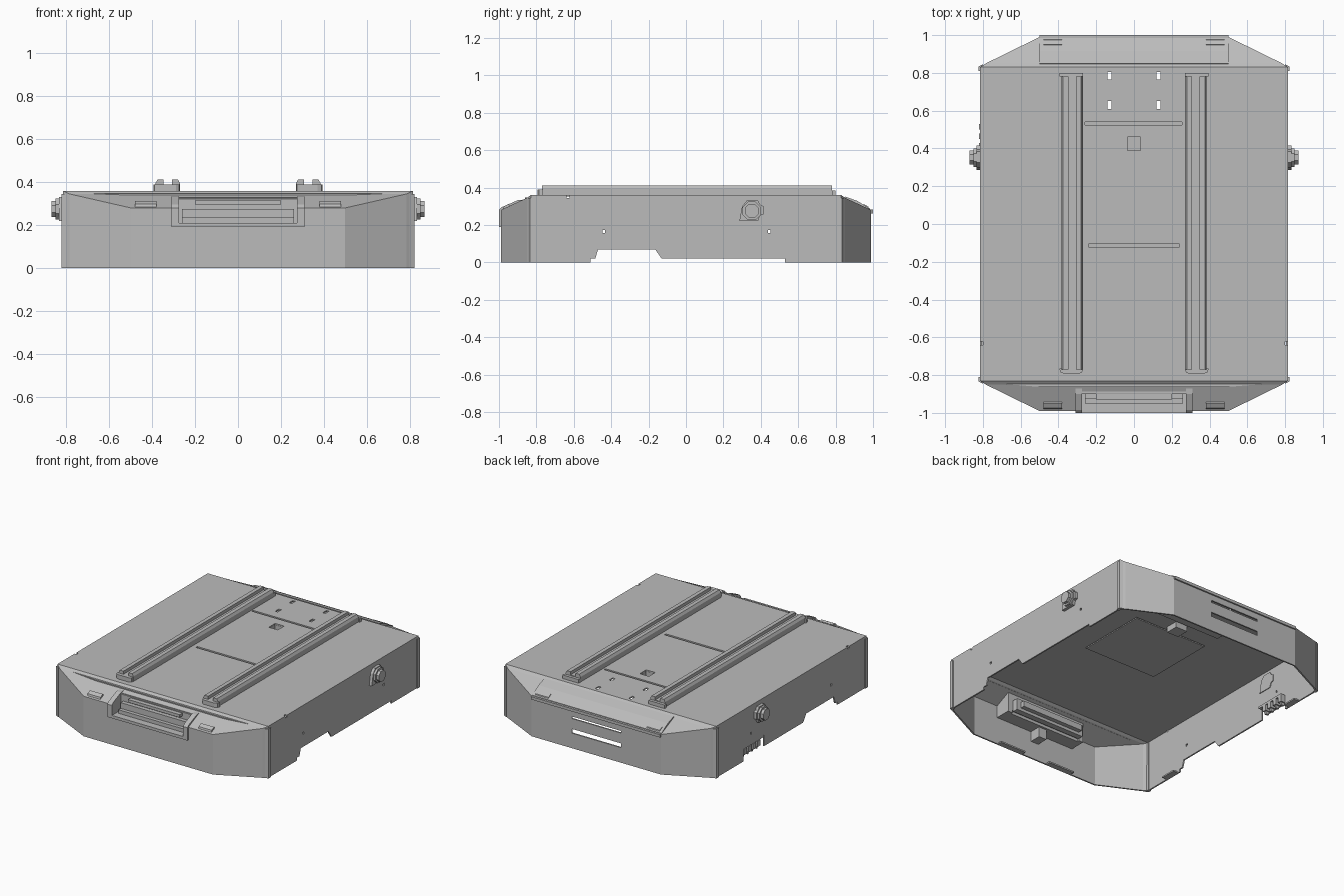
import bpy, bmesh, math
from mathutils import Vector

if "Cube" in bpy.data.objects:
    bpy.data.objects.remove(bpy.data.objects["Cube"])

grey = bpy.data.materials.new("sheet_metal_grey")
grey.use_nodes = True
COLOUR = (0.5, 0.5, 0.5, 1)
grey.diffuse_color = COLOUR
grey.node_tree.nodes["Principled BSDF"].inputs["Base Color"].default_value = COLOUR


def finish(name, bm):
    bmesh.ops.recalc_face_normals(bm, faces=bm.faces)
    mesh = bpy.data.meshes.new(name)
    bm.to_mesh(mesh)
    bm.free()
    mesh.materials.append(grey)
    obj = bpy.data.objects.new(name, mesh)
    bpy.context.collection.objects.link(obj)
    return obj


def prism(axis, pts, a, b):
    return axis, pts, a, b


def box(x0, x1, y0, y1, z0, z1):
    return prism("z", [(x0, y0), (x1, y0), (x1, y1), (x0, y1)], z0, z1)


def part(name, solids, flip=1):
    """Extruded profiles gathered in one object; flip=-1 mirrors in x."""
    place = {"x": lambda u, v, t: (t * flip, u, v),
             "y": lambda u, v, t: (u * flip, t, v),
             "z": lambda u, v, t: (u * flip, v, t)}
    bm = bmesh.new()
    for axis, pts, a, b in solids:
        low = [bm.verts.new(place[axis](u, v, a)) for u, v in pts]
        high = [bm.verts.new(place[axis](u, v, b)) for u, v in pts]
        bm.faces.new(low[::-1])
        bm.faces.new(high)
        for i in range(len(pts)):
            j = (i + 1) % len(pts)
            bm.faces.new((low[i], low[j], high[j], high[i]))
    return finish(name, bm)


def cut(target, name, solids):
    cutter = part(name, solids)
    cutter.hide_render = True
    mod = target.modifiers.new(name, "BOOLEAN")
    mod.object, mod.operation, mod.solver = cutter, "DIFFERENCE", "EXACT"
    apply(target, mod)
    bpy.data.objects.remove(cutter)


def apply(obj, mod):
    bpy.context.view_layer.objects.active = obj
    bpy.ops.object.modifier_apply(modifier=mod.name)


# Folded sheet shell, open underneath
corners = [(0.5, 0.99, 0.28), (0.785, 0.85, 0.345), (0.815, 0.83, 0.36)]
front = [(x, -y, z) for x, y, z in corners]
half = front + [(x, y, z) for x, y, z in corners[::-1]]
loop = half + [(-x, y, z) for x, y, z in half[::-1]]
bm = bmesh.new()
top = [bm.verts.new(p) for p in loop]
foot = [bm.verts.new((x, y, 0)) for x, y, z in loop]
n = len(loop)
for i in range(n):
    j = (i + 1) % n
    bm.faces.new((foot[i], foot[j], top[j], top[i]))
for i in range(5):
    bm.faces.new((top[i], top[i + 1], top[n - 2 - i], top[n - 1 - i]))
shell = finish("chassis_shell", bm)
solid = shell.modifiers.new("sheet", "SOLIDIFY")
solid.thickness, solid.offset, solid.use_even_offset = 0.01, -1, True
apply(shell, solid)

# Lower edge cut-outs of the side walls
cut(shell, "side_cutout", [prism("x", [
    (-0.51, -0.1), (-0.51, 0.02), (-0.485, 0.02), (-0.47, 0.07), (-0.165, 0.07),
    (-0.13, 0.02), (0.53, 0.02), (0.53, -0.1)], -1, 1)])
cut(shell, "connector_cutout", [box(-1, -0.7, 0.3, 0.53, -0.1, 0.1)])

# Holes, slots and the handle opening
holes = [box(-0.29, 0.29, -1.1, -0.9, 0.2, 0.5),
         box(-0.26, 0.255, 0.525, 0.54, 0.3, 0.5),
         box(-0.24, 0.24, -0.123, -0.107, 0.3, 0.5),
         box(-0.035, 0.035, 0.39, 0.46, 0.3, 0.5),
         box(-0.19, 0.19, 0.9, 1.1, 0.207, 0.222),
         box(-0.19, 0.19, 0.9, 1.1, 0.105, 0.135)]
for s in (-1, 1):
    x = s * 0.13
    holes += [box(x - 0.01, x + 0.01, y - 0.02, y + 0.02, 0.3, 0.5) for y in (0.63, 0.785)]
    x = s * 0.815
    holes += [box(x - 0.05, x + 0.05, y - 0.007, y + 0.007, 0.157, 0.172) for y in (-0.44, 0.445)]
    holes.append(box(x - 0.015, x + 0.015, -0.64, -0.622, 0.345, 0.5))
cut(shell, "hole_cutter", holes)

# Thin tray and square socket under the top panel
part("under_tray", [box(-0.28, 0.28, -0.14, 0.36, 0.335, 0.343),
                    box(-0.28, 0.28, 0.49, 0.56, 0.335, 0.343)])
part("square_socket", [box(-0.045, 0.045, 0.38, 0.47, 0.31, 0.318)] +
     [box(s * 0.04 - 0.005, s * 0.04 + 0.005, 0.38, 0.47, 0.318, 0.35) for s in (-1, 1)] +
     [box(-0.035, 0.035, y, y + 0.01, 0.318, 0.35) for y in (0.38, 0.46)])

# Raised ridge lines on the sloping end panels
part("rear_seam", [prism("x", [(0.845, 0.34), (0.85, 0.352), (0.915, 0.329), (0.985, 0.286),
                               (0.985, 0.275)], -0.5, 0.5)])
part("rear_lip", [box(-0.5, 0.5, 0.98, 1.0, 0.262, 0.282)])
part("front_seam", [prism("z", [(-0.68, -0.848), (0.68, -0.848), (0.5, -0.862),
                               (-0.5, -0.862)], 0.335, 0.347)])

# Recessed carrying handle with its surround
cheek = [(-1.0, 0.19), (-1.0, 0.28), (-0.985, 0.295), (-0.9, 0.332), (-0.87, 0.335), (-0.87, 0.19)]
part("handle_surround", [prism("x", cheek, 0.275, 0.31), prism("x", cheek, -0.31, -0.275),
                         box(-0.275, 0.275, -1.0, -0.885, 0.19, 0.21),
                         box(-0.275, 0.275, -0.897, -0.87, 0.21, 0.328)])
part("handle_bar", [box(-0.26, 0.26, -0.95, -0.897, 0.21, 0.235),
                    box(-0.26, 0.26, -0.925, -0.897, 0.235, 0.275),
                    box(-0.2, 0.2, -0.93, -0.897, 0.295, 0.315)])
part("handle_backing", [box(-0.27, 0.27, -0.87, -0.83, 0.2, 0.28),
                        box(-0.24, 0.24, -0.83, -0.8, 0.22, 0.26),
                        box(-0.03, 0.03, -0.98, -0.9, 0.12, 0.19)])

# Small tabs inside the lower edge
part("inner_tabs", [box(-0.3, -0.1, -0.985, -0.95, 0, 0.01), box(0.1, 0.3, -0.985, -0.95, 0, 0.01),
                    box(-0.81, -0.77, -0.64, -0.53, 0, 0.01), box(-0.81, -0.77, 0.56, 0.66, 0, 0.01)])

# Connector sockets in the cut-out on one side wall
sockets = [box(-0.815, -0.77, 0.31, 0.53, 0.085, 0.1)]
for i in range(4):
    y = 0.35 + i * 0.05
    sockets += [box(-0.82, -0.77, y, y + 0.03, 0.045, 0.085),
                box(-0.805, -0.78, y + 0.008, y + 0.022, 0.025, 0.045)]
part("side_connectors", sockets)

for s, side in ((1, "left"), (-1, "right")):
    # Grooved mounting rails with end feet
    part(side + "_rail", [
        prism("y", [(0.27, 0.355), (0.385, 0.355), (0.385, 0.395), (0.375, 0.412), (0.347, 0.412),
                    (0.347, 0.39), (0.308, 0.39), (0.308, 0.412), (0.28, 0.412), (0.27, 0.395)],
              -0.77, 0.78),
        box(0.27, 0.395, 0.78, 0.8, 0.355, 0.385),
        prism("z", [(0.27, -0.765), (0.275, -0.785), (0.29, -0.793), (0.37, -0.793),
                    (0.39, -0.785), (0.395, -0.765)], 0.355, 0.39)], s)

    # Side latch: plate, collar and eight-sided knob
    def ring(r, y=0.352, z=0.275):
        return [(y + r * math.cos(math.pi * (k + 0.5) / 4), z + r * math.sin(math.pi * (k + 0.5) / 4))
                for k in range(8)]
    part(side + "_latch", [
        prism("x", [(0.285, 0.22), (0.385, 0.22), (0.395, 0.25), (0.415, 0.255), (0.415, 0.3),
                    (0.395, 0.31), (0.385, 0.33), (0.325, 0.33), (0.3, 0.3)], 0.8, 0.835),
        prism("x", ring(0.053), 0.835, 0.85),
        prism("x", ring(0.04), 0.85, 0.87)], s)

    # Folded corner strips
    for e, end in ((-1, "front"), (1, "rear")):
        part(f"{side}_{end}_corner_strip", [
            prism("z", [(0.8, e * 0.81), (0.822, e * 0.81), (0.822, e * 0.835), (0.8, e * 0.845)],
                  0, 0.345)], s)
        part(f"{side}_{end}_slope_gusset", [
            prism("x", [(e * 0.94, 0.3), (e * 0.95, 0.312), (e * 0.975, 0.298), (e * 0.98, 0.28)],
                  0.38, 0.48)], s)
